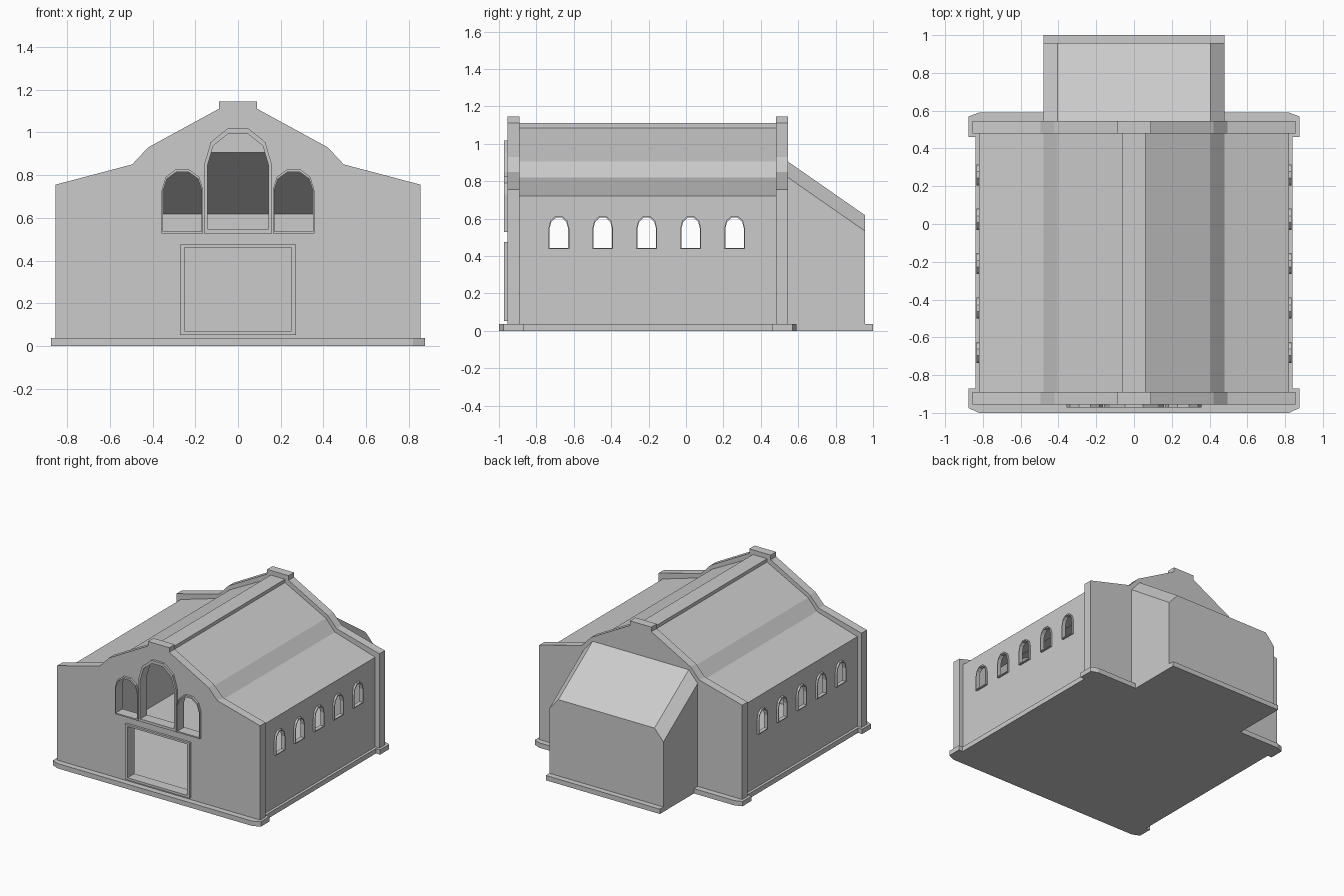
import bpy, bmesh
from math import cos, sin, pi, radians

if "Cube" in bpy.data.objects:
    bpy.data.objects.remove(bpy.data.objects["Cube"])

ROT = {'x': (radians(90), 0, radians(90)), 'y': (radians(90), 0, 0), 'z': (0, 0, 0)}


def slab(name, loops, axis, a, b):
    """Filled outline (later loops are holes) spanning a..b along the axis."""
    cu = bpy.data.curves.new(name, 'CURVE')
    cu.dimensions, cu.fill_mode = '2D', 'BOTH'
    cu.extrude = abs(b - a) / 2
    for loop in loops:
        s = cu.splines.new('POLY')
        s.points.add(len(loop) - 1)
        for p, (u, v) in zip(s.points, loop):
            p.co = (u, v, 0, 1)
        s.use_cyclic_u = True
        s.use_smooth = False
    ob = bpy.data.objects.new(name, cu)
    bpy.context.collection.objects.link(ob)
    ob.rotation_euler = ROT[axis]
    ob.location['xyz'.index(axis)] = (a + b) / 2
    bpy.ops.object.select_all(action='DESELECT')
    bpy.context.view_layer.objects.active = ob
    ob.select_set(True)
    bpy.ops.object.convert(target='MESH')
    return ob


def loft(name, row_a, row_b, cap=False):
    """Thin sheet between two matching rows of points."""
    bm = bmesh.new()
    va = [bm.verts.new(p) for p in row_a]
    vb = [bm.verts.new(p) for p in row_b]
    for i in range(len(va) - 1):
        bm.faces.new((va[i], va[i + 1], vb[i + 1], vb[i]))
    if cap:
        bm.faces.new(vb)
    me = bpy.data.meshes.new(name)
    bm.normal_update()
    if max(bm.faces, key=lambda f: f.calc_center_median().z).normal.z < 0:
        bmesh.ops.reverse_faces(bm, faces=bm.faces)
    bm.to_mesh(me)
    bm.free()
    ob = bpy.data.objects.new(name, me)
    bpy.context.collection.objects.link(ob)
    return ob


def mirrored(half):
    return half + [(-x, v) for x, v in reversed(half)]


def arch(c, hw, z0, spring, top):
    h = (top - spring) / sin(radians(72))
    return [(c - hw, z0), (c + hw, z0)] + [
        (c + hw * cos(i * pi / 5), spring + h * sin(i * pi / 5)) for i in range(6)]


def rect(hw, z0, z1):
    return [(-hw, z0), (hw, z0), (hw, z1), (-hw, z1)]


# Plinth with wider feet under the gables
slab("plinth", [mirrored([(0.82, -1), (0.875, -0.975), (0.875, -0.87), (0.84, -0.87),
                          (0.84, 0.46), (0.875, 0.46), (0.875, 0.57), (0.82, 0.59),
                          (0.48, 0.59), (0.48, 1.0)])], 'z', 0, 0.037)

# Gable walls
gable = mirrored([(0.855, 0), (0.855, 0.755), (0.495, 0.85), (0.42, 0.93),
                  (0.09, 1.11), (0.09, 1.145)])
annex = [(0.48, 0), (0.48, 0.82), (0.405, 0.905)]
openings = {
    "centre_window": (arch(0, 0.158, 0.527, 0.85, 1.018), arch(0, 0.143, 0.547, 0.845, 0.995)),
    "left_window": (arch(-0.26, 0.097, 0.527, 0.73, 0.828), arch(-0.26, 0.09, 0.537, 0.73, 0.815)),
    "right_window": (arch(0.26, 0.097, 0.527, 0.73, 0.828), arch(0.26, 0.09, 0.537, 0.73, 0.815)),
    "door": (rect(0.272, 0.052, 0.475), rect(0.25, 0.07, 0.46)),
}
slab("front_gable", [gable] + [o[1] for o in openings.values()], 'y', -0.955, -0.89)
slab("back_gable", [gable + [(-x, z) for x, z in annex] + annex[::-1]], 'y', 0.48, 0.545)

# Raised frames on the front
for name, loops in openings.items():
    slab(name + "_frame", loops, 'y', -0.972, -0.95)

# Roof sheet with ridge cap
roof = mirrored([(0.82, 0.72), (0.48, 0.82), (0.405, 0.905), (0.06, 1.085), (0.06, 1.11)])
loft("roof", [(x, -0.89, z) for x, z in roof], [(x, 0.48, z) for x, z in roof])

# Side walls with arched windows
centres = [-0.68 + 0.235 * i for i in range(5)]
wall = [(-0.89, 0), (0.48, 0), (0.48, 0.72), (-0.89, 0.72)]
holes = [arch(c, 0.052, 0.442, 0.545, 0.605) for c in centres]
for side, s in (("left", -1), ("right", 1)):
    slab(side + "_wall", [wall] + holes, 'x', s * 0.82, s * 0.82)
    for i, c in enumerate(centres):
        slab(f"{side}_wall_frame_{i + 1}",
             [arch(c, 0.056, 0.438, 0.545, 0.615), arch(c, 0.05, 0.444, 0.545, 0.605)],
             'x', s * 0.805, s * 0.835)

# Rear annex with sloping roof
section = mirrored(annex)
loft("annex", [(x, 0.545, z) for x, z in section],
     [(x, 0.957, z - 0.287 if z else 0) for x, z in section], cap=True)
